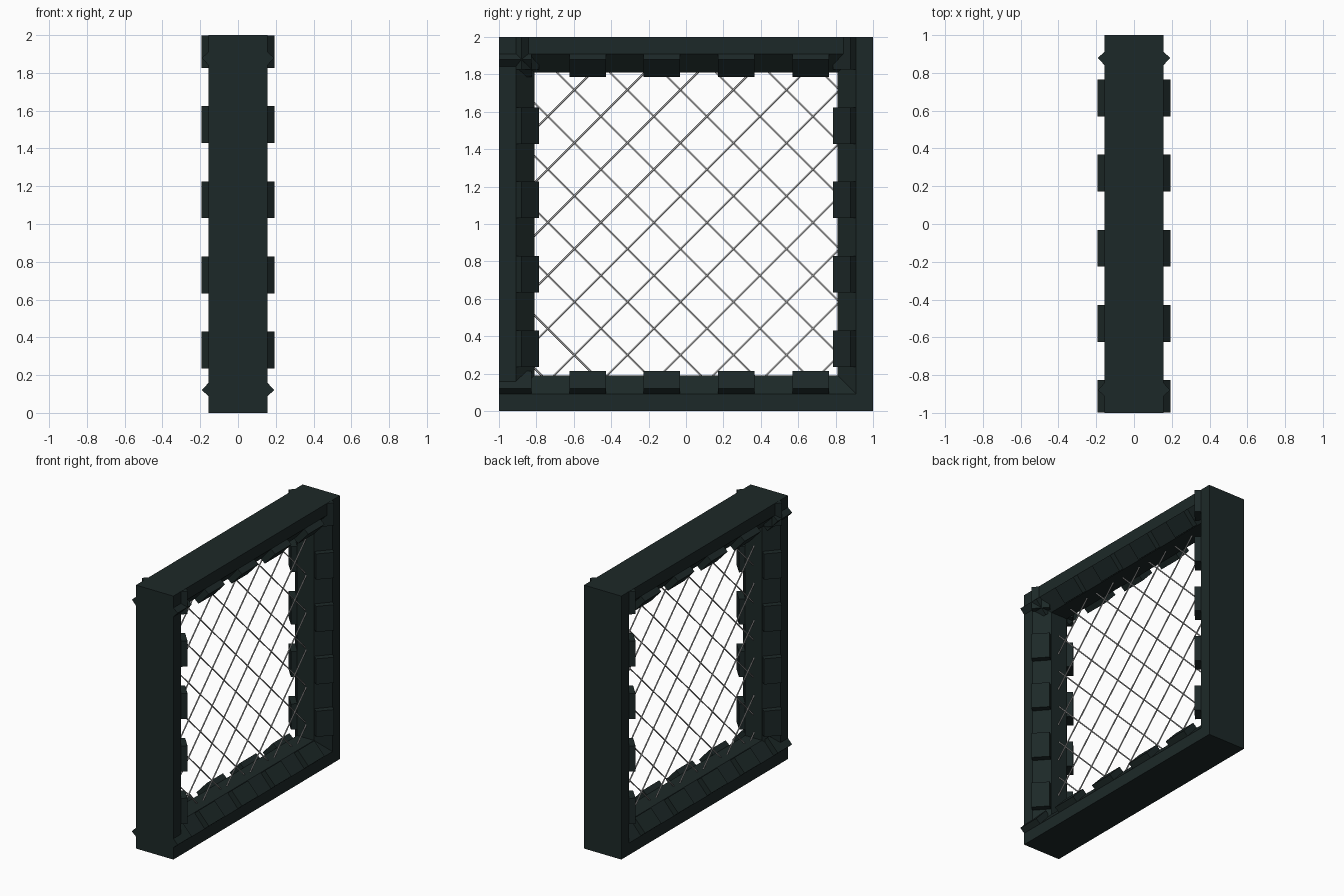
import bpy
import bmesh
from mathutils import Vector

if "Cube" in bpy.data.objects:
    bpy.data.objects.remove(bpy.data.objects["Cube"], do_unlink=True)


def material(name, rgb):
    m = bpy.data.materials.new(name)
    m.use_nodes = True
    m.diffuse_color = (*rgb, 1)
    m.node_tree.nodes["Principled BSDF"].inputs["Base Color"].default_value = (*rgb, 1)
    return m


DARK = material("dark green grey", (0.012, 0.0215, 0.021))
STEEL = material("steel grey", (0.42, 0.42, 0.42))

# (inward, along) directions of the four sides in the y-z plane
SIDES = {
    "bottom": (Vector((0, 0, 1)), Vector((0, -1, 0))),
    "top": (Vector((0, 0, -1)), Vector((0, -1, 0))),
    "front": (Vector((0, 1, 0)), Vector((0, 0, 1))),
    "back": (Vector((0, -1, 0)), Vector((0, 0, 1))),
}
CENTRE = Vector((0, 0, 1))

# Cross-sections as (x, depth inward from the outer face)
BEAM = [(-0.157, 0), (0.157, 0), (0.157, 0.09), (0.07, 0.19), (-0.07, 0.19), (-0.157, 0.09)]
CLEAT = [(0.192, 0.12), (0.105, 0.215), (0.07, 0.185), (0.157, 0.09)]


def prism(name, profile, side, start, end):
    """Extrude a cross-section along one side of the square."""
    inward, along = SIDES[side]
    bm = bmesh.new()
    rings = [[bm.verts.new(CENTRE + Vector((x, 0, 0)) + inward * (d - 1) + along * t)
              for x, d in profile] for t in (start, end)]
    for ring in rings:
        bm.faces.new(ring)
    for i in range(len(profile)):
        j = (i + 1) % len(profile)
        bm.faces.new((rings[0][i], rings[0][j], rings[1][j], rings[1][i]))
    bmesh.ops.recalc_face_normals(bm, faces=bm.faces)
    mesh = bpy.data.meshes.new(name)
    bm.to_mesh(mesh)
    bm.free()
    mesh.materials.append(DARK)
    bpy.context.collection.objects.link(bpy.data.objects.new(name, mesh))


# Frame beams and the cleats along both chamfers of each
for side in SIDES:
    prism(side + "_beam", BEAM, side, -1, 1)
    for flip, label in ((1, "left"), (-1, "right")):
        profile = [(flip * x, d) for x, d in CLEAT]
        for i in range(5):
            start = -0.765 + 0.398 * i
            prism(f"{side}_{label}_cleat_{i + 1}", profile, side,
                  start, min(start + 0.195, 0.999))

# Crossed diagonal wires of the mesh panel
REACH, PITCH = 0.82, 0.2835


def wires(name, slope, offset):
    curve = bpy.data.curves.new(name, "CURVE")
    curve.dimensions = "3D"
    curve.bevel_depth = 0.005
    curve.bevel_resolution = 2
    curve.use_fill_caps = True
    for k in range(-6, 7):
        c = offset + k * PITCH
        if abs(c) > 2 * REACH - 0.05:
            continue
        # z = slope * y + c, clipped to the opening
        ends = sorted([(-REACH - c) / slope, (REACH - c) / slope])
        y0, y1 = max(ends[0], -REACH), min(ends[1], REACH)
        spline = curve.splines.new("POLY")
        spline.points.add(1)
        for p, y in zip(spline.points, (y0, y1)):
            p.co = (slope * 0.004, y, slope * y + c + 1, 1)
    curve.materials.append(STEEL)
    bpy.context.collection.objects.link(bpy.data.objects.new(name, curve))


wires("rising_wires", 1, 0.18)
wires("falling_wires", -1, 0.12)
